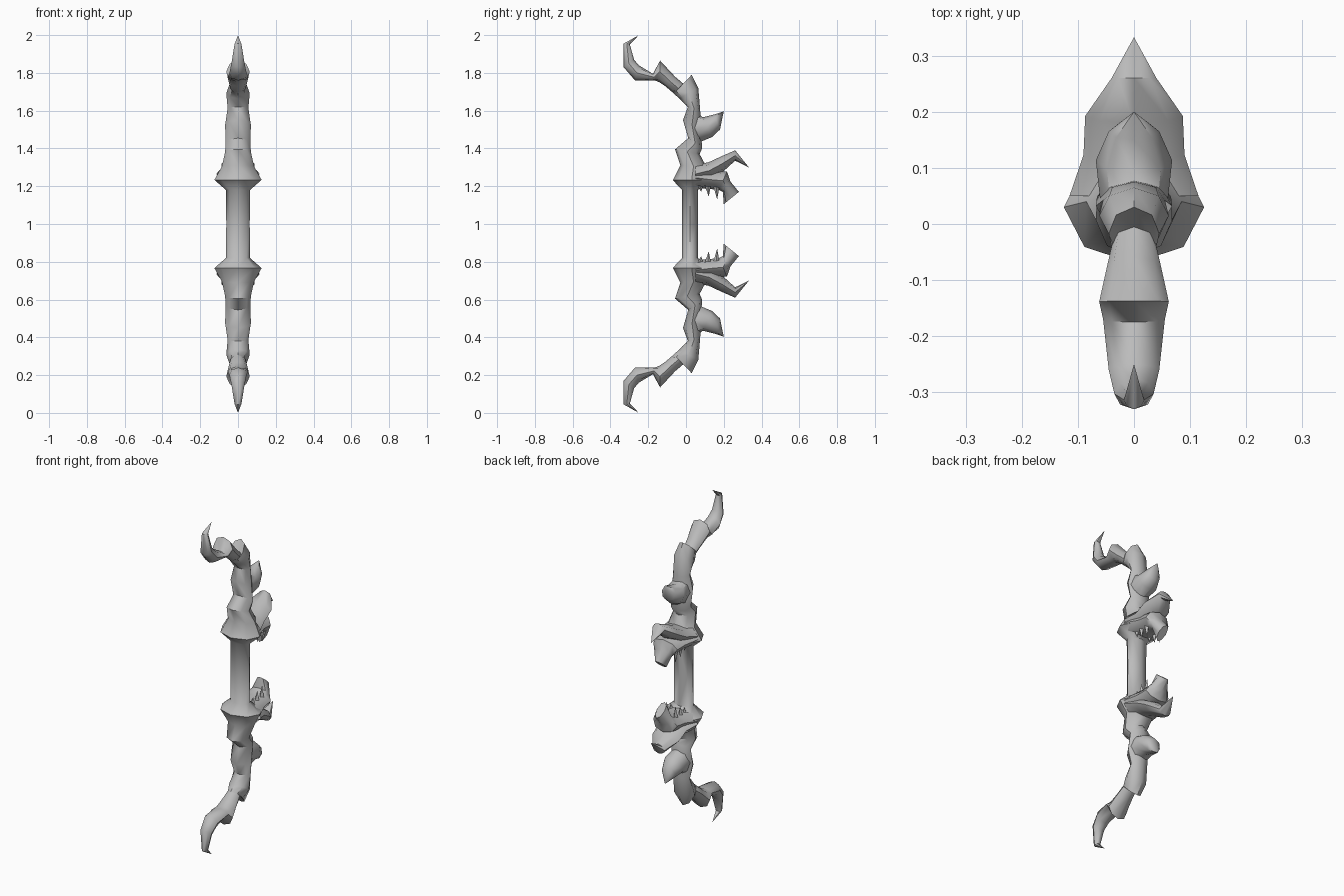
import bpy, bmesh, math
from mathutils import Vector

cube = bpy.data.objects.get("Cube")
if cube:
    bpy.data.objects.remove(cube, do_unlink=True)

grey = bpy.data.materials.new("plain grey")
grey.use_nodes = True
tone = (0.5, 0.5, 0.5, 1)
grey.diffuse_color = tone
grey.node_tree.nodes["Principled BSDF"].inputs["Base Color"].default_value = tone


def loft(bm, rings, tip=None, cap=True, sides=8, x=0):
    """Skin oval rings, each given as front (y, z), back (y, z), half width."""
    loops = []
    for front, back, width in rings:
        f, b = Vector((x, *front)), Vector((x, *back))
        mid, half = (f + b) / 2, (b - f) / 2
        loop = []
        for i in range(sides):
            a = math.tau * i / sides
            co = mid + half * math.cos(a) + Vector((width * math.sin(a), 0, 0))
            loop.append(bm.verts.new(co - Vector((0, 0, 1))))
        loops.append(loop)
    for a, b in zip(loops, loops[1:]):
        for i in range(sides):
            j = (i + 1) % sides
            bm.faces.new((a[i], a[j], b[j], b[i]))
    if tip:
        point = bm.verts.new((x, tip[0], tip[1] - 1))
        for i in range(sides):
            bm.faces.new((loops[-1][i], loops[-1][(i + 1) % sides], point))
    elif cap:
        bm.faces.new(loops[-1])


def finish(name, bm):
    """Make the upper part, mirrored to the lower limb about mid height."""
    bmesh.ops.recalc_face_normals(bm, faces=bm.faces[:])
    mesh = bpy.data.meshes.new(name)
    bm.to_mesh(mesh)
    bm.free()
    mesh.materials.append(grey)
    ob = bpy.data.objects.new(name, mesh)
    bpy.context.collection.objects.link(ob)
    ob.location.z = 1
    bpy.ops.object.select_all(action='DESELECT')
    ob.select_set(True)
    bpy.context.view_layer.objects.active = ob
    bpy.ops.object.shade_smooth_by_angle(angle=math.radians(48))
    mirror = ob.modifiers.new("Mirror", 'MIRROR')
    mirror.use_axis = (False, False, True)


# Grip, knuckle, and the curling limb ending in a hooked tip
bm = bmesh.new()
loft(bm, [
    ((-.02, 1), (.063, 1), .062),
    ((-.02, 1.18), (.063, 1.18), .064),
    ((-.07, 1.232), (.13, 1.235), .125),
    ((-.03, 1.31), (.11, 1.30), .085),
    ((-.058, 1.395), (.072, 1.37), .068),
    ((.012, 1.455), (.085, 1.40), .066),
    ((-.016, 1.55), (.08, 1.50), .068),
    ((.01, 1.62), (.075, 1.605), .055),
    ((-.035, 1.665), (.065, 1.72), .062),
    ((-.065, 1.69), (.03, 1.79), .045),
    ((-.075, 1.70), (-.005, 1.735), .04),
    ((-.11, 1.73), (-.058, 1.78), .05),
    ((-.14, 1.75), (-.137, 1.865), .062),
    ((-.165, 1.76), (-.175, 1.795), .055),
    ((-.27, 1.76), (-.25, 1.84), .045),
    ((-.33, 1.83), (-.275, 1.87), .035),
    ((-.33, 1.955), (-.297, 1.95), .018)], tip=(-.25, 2))
finish("grip_and_limbs", bm)

# Spur behind each limb
bm = bmesh.new()
loft(bm, [
    ((.04, 1.60), (.04, 1.42), .06),
    ((.09, 1.565), (.137, 1.46), .068),
    ((.15, 1.58), (.18, 1.50), .045)], tip=(.2, 1.597))
finish("limb_spurs", bm)

# Pointed outer jaw
bm = bmesh.new()
loft(bm, [
    ((.05, 1.32), (.05, 1.21), .115),
    ((.116, 1.325), (.13, 1.24), .09),
    ((.18, 1.355), (.205, 1.285), .087),
    ((.26, 1.39), (.26, 1.335), .04)], tip=(.333, 1.30))
finish("outer_jaws", bm)

# Hooked inner jaw
bm = bmesh.new()
loft(bm, [
    ((.05, 1.30), (.05, 1.19), .115),
    ((.13, 1.285), (.13, 1.185), .085),
    ((.217, 1.278), (.175, 1.18), .08),
    ((.235, 1.225), (.195, 1.17), .06),
    ((.28, 1.17), (.2, 1.105), .025)])
finish("inner_jaws", bm)

# Paired teeth under the inner jaw
bm = bmesh.new()
for side in (-1, 1):
    for y, z in ((.08, 1.17), (.12, 1.145), (.165, 1.13)):
        loft(bm, [((y - .025, 1.215), (y + .015, 1.215), .018)],
             tip=(y, z), sides=4, x=side * .045)
finish("teeth", bm)
